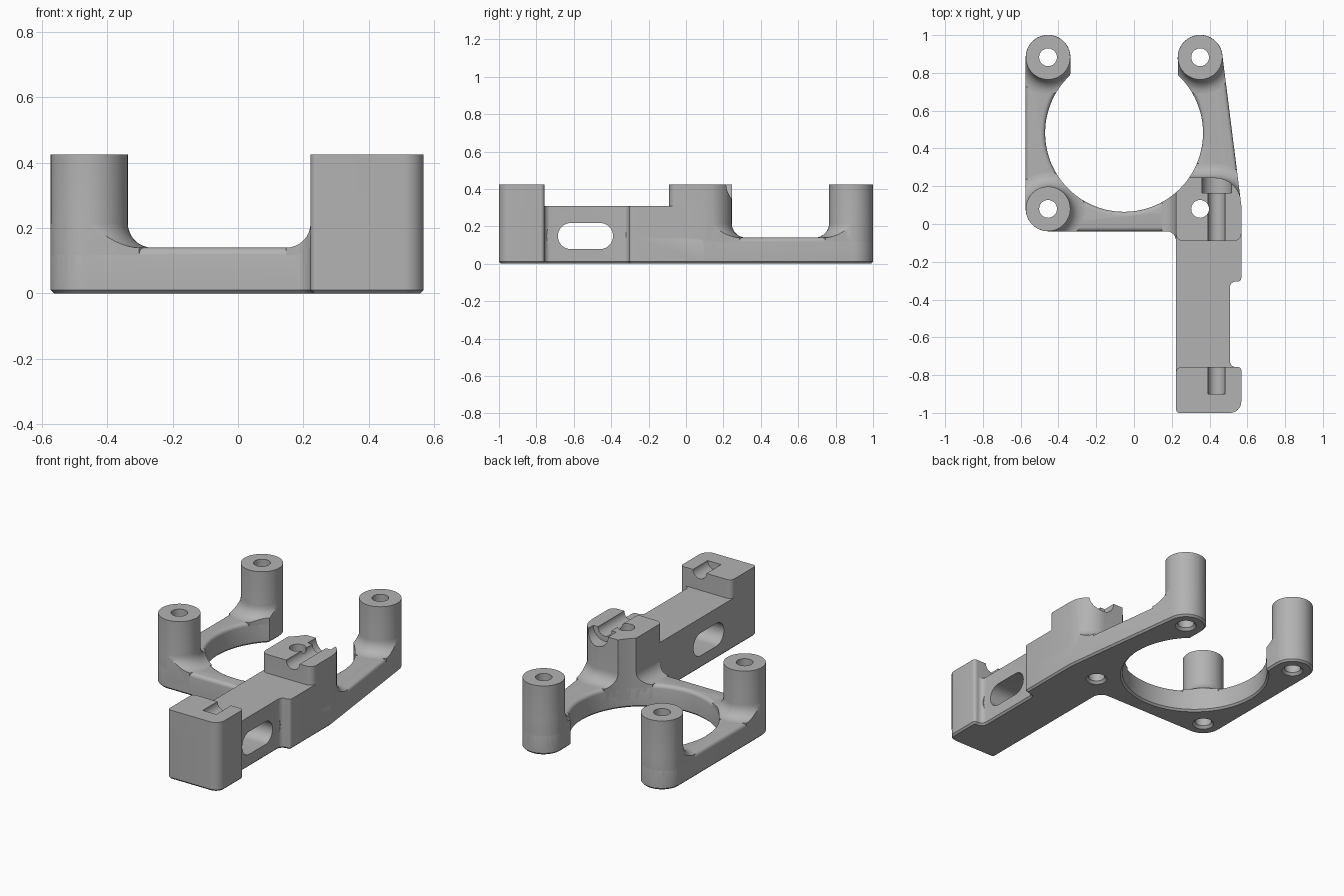
import bpy, bmesh
from math import sin, cos, radians, pi

if "Cube" in bpy.data.objects:
    bpy.data.objects.remove(bpy.data.objects["Cube"], do_unlink=True)

GREY = (0.45, 0.45, 0.45, 1)
mat = bpy.data.materials.new("plain grey")
mat.use_nodes = True
mat.diffuse_color = GREY
mat.node_tree.nodes["Principled BSDF"].inputs["Base Color"].default_value = GREY

LEFT, RIGHT, FRONT, BACK = -0.455, 0.35, 0.08, 0.8825   # post centres
POST_R, HOLE_R = 0.118, 0.047
PLATE_Z, ARM_Z, TOP_Z = 0.14, 0.31, 0.425
FILLET = 0.075
GROOVE_X = 0.437


def arc(cx, cy, r, a0, a1, n=10):
    angles = [radians(a0 + (a1 - a0) * i / n) for i in range(n + 1)]
    return [(cx + r * cos(a), cy + r * sin(a)) for a in angles]


def circle(cx, cy, r, n=48):
    return arc(cx, cy, r, 0, 360, n)[:-1]


def rounded(corners, grow=0):
    """Convex outline from four corner arcs, front left corner first."""
    pts = []
    for i, (cx, cy, r) in enumerate(corners):
        pts += arc(cx, cy, r + grow, 180 + 90 * i, 269.9 + 90 * i, 12)
    return pts


def loft(name, layers, axes="xyz"):
    """Stack outlines along a local axis; axes tells where each local axis goes."""
    bm = bmesh.new()
    rings = []
    for pts, height in layers:
        ring = []
        for p in pts:
            local = dict(zip(axes, (p[0], p[1], height)))
            ring.append(bm.verts.new((local["x"], local["y"], local["z"])))
        rings.append(ring)
    for low, high in zip(rings, rings[1:]):
        for i in range(len(low)):
            j = (i + 1) % len(low)
            bm.faces.new((low[i], low[j], high[j], high[i]))
    bm.faces.new(rings[0])
    bm.faces.new(rings[-1])
    bmesh.ops.recalc_face_normals(bm, faces=bm.faces)
    mesh = bpy.data.meshes.new(name)
    bm.to_mesh(mesh)
    bm.free()
    obj = bpy.data.objects.new(name, mesh)
    bpy.context.collection.objects.link(obj)
    mesh.materials.append(mat)
    return obj


def prism(name, pts, low, high, axes="xyz"):
    return loft(name, [(pts, low), (pts, high)], axes)


def boolean(obj, tool, operation):
    mod = obj.modifiers.new("cut", "BOOLEAN")
    mod.operation, mod.solver, mod.object = operation, "EXACT", tool
    bpy.context.view_layer.objects.active = obj
    bpy.ops.object.modifier_apply(modifier=mod.name)


def bevel(obj, rule, width, segments):
    bm = bmesh.new()
    bm.from_mesh(obj.data)
    edges = [e for e in bm.edges if all(rule(v.co) for v in e.verts)]
    bmesh.ops.bevel(bm, geom=edges, offset=width, segments=segments,
                    profile=0.5, affect="EDGES", clamp_overlap=False)
    bm.to_mesh(obj.data)
    bm.free()


# Outlines of the arm and of the whole bracket
arm = (arc(0.242, -0.98, 0.02, 180, 270, 6) + arc(0.508, -0.94, 0.06, 270, 360)
       + arc(0.548, -0.777, 0.02, 0, 90, 6) + arc(0.538, -0.727, 0.03, 270, 180, 6)
       + arc(0.538, -0.335, 0.03, 180, 90, 6) + arc(0.548, -0.285, 0.02, 270, 360, 6))
edge = POST_R + 0.0005
outline = (arc(LEFT, FRONT, edge, 180, 270, 16) + arc(0.172, FRONT - edge - 0.05, 0.05, 90, 0)
           + arm + [(0.568, 0.1)] + arc(RIGHT, BACK, edge, 7, 180, 28)
           + arc(-0.0525, 0.4825, 0.418, 47, -227, 80)
           + arc(LEFT, BACK, edge, 0, 180, 28))

# Base plate with chamfered underside and softened top edges
plate = prism("base_plate", outline, 0, PLATE_Z)
bevel(plate, lambda c: c.z < 0.001, 0.011, 1)
bevel(plate, lambda c: c.z > PLATE_Z - 0.001 and c.y > -0.045, 0.022, 4)

# Long arm and its raised end
slide_arm = prism("slide_arm", arm + [(0.568, 0), (0.222, 0)], 0.05, ARM_Z)
end_block = prism("end_block", rounded([(0.242, -0.98, 0.02), (0.508, -0.94, 0.06),
                                        (0.548, -0.777, 0.02), (0.252, -0.787, 0.03)]),
                  0.05, TOP_Z)

# Posts and corner block, flaring into the plate and trimmed to its outline
limit = prism("outline_limit", outline, -0.1, 0.6)


def tower(name, corners):
    layers = [(rounded(corners, FILLET), 0.05)]
    for i in range(9):
        a = pi / 2 * i / 8
        layers.append((rounded(corners, FILLET * (1 - sin(a))),
                       PLATE_Z + FILLET * (1 - cos(a))))
    layers.append((rounded(corners), TOP_Z))
    obj = loft(name, layers)
    boolean(obj, limit, "INTERSECT")
    return obj


posts = [tower(name, [(x, y, POST_R)] * 4) for name, x, y in (
    ("front_right_post", LEFT, FRONT),
    ("back_right_post", LEFT, BACK),
    ("back_left_post", RIGHT, BACK))]
block = tower("corner_block", [(0.262, -0.05, 0.04), (0.528, -0.05, 0.04),
                               (0.428, 0.105, 0.14), (0.28, 0.187, 0.058)])

# Cutters: screw holes with countersinks below
holes = [loft("hole_cutter", [(circle(x, y, 0.07), -0.01), (circle(x, y, 0.061), 0),
                              (circle(x, y, HOLE_R), 0.015), (circle(x, y, HOLE_R), 0.5)])
         for x in (LEFT, RIGHT) for y in (FRONT, BACK)]


# Cutters: slot through the arm, its shallow pocket, and the rod grooves
def stadium(y0, y1, z, r):
    return arc(y0 + r, z, r, 90, 270, 20) + arc(y1 - r, z, r, -90, 90, 20)


slot = prism("slot_cutter", stadium(-0.685, -0.39, 0.148, 0.07), 0, 0.8, "yzx")
pocket = prism("pocket_cutter", stadium(-0.745, -0.32, 0.148, 0.12), 0.509, 0.8, "yzx")
grooves = [prism("groove_cutter", circle(GROOVE_X, TOP_Z + 0.0005, r), y0, y1, "xzy")
           for r, y0, y1 in ((0.046, -0.9, -0.7), (0.046, -0.2, 0.2), (0.078, 0.165, 0.4))]

parts = {plate: holes + [slot, pocket], slide_arm: [slot, pocket], end_block: [pocket, grooves[0]],
         block: [holes[2]] + grooves[1:],
         posts[0]: [holes[0]], posts[1]: [holes[1]], posts[2]: [holes[3]]}
for part, tools in parts.items():
    for tool in tools:
        boolean(part, tool, "DIFFERENCE")

for tool in holes + grooves + [slot, pocket, limit]:
    bpy.data.objects.remove(tool, do_unlink=True)

# Smooth the curved walls
bpy.ops.object.select_all(action="DESELECT")
for part in parts:
    part.select_set(True)
bpy.context.view_layer.objects.active = plate
bpy.ops.object.shade_smooth_by_angle(angle=radians(30))
